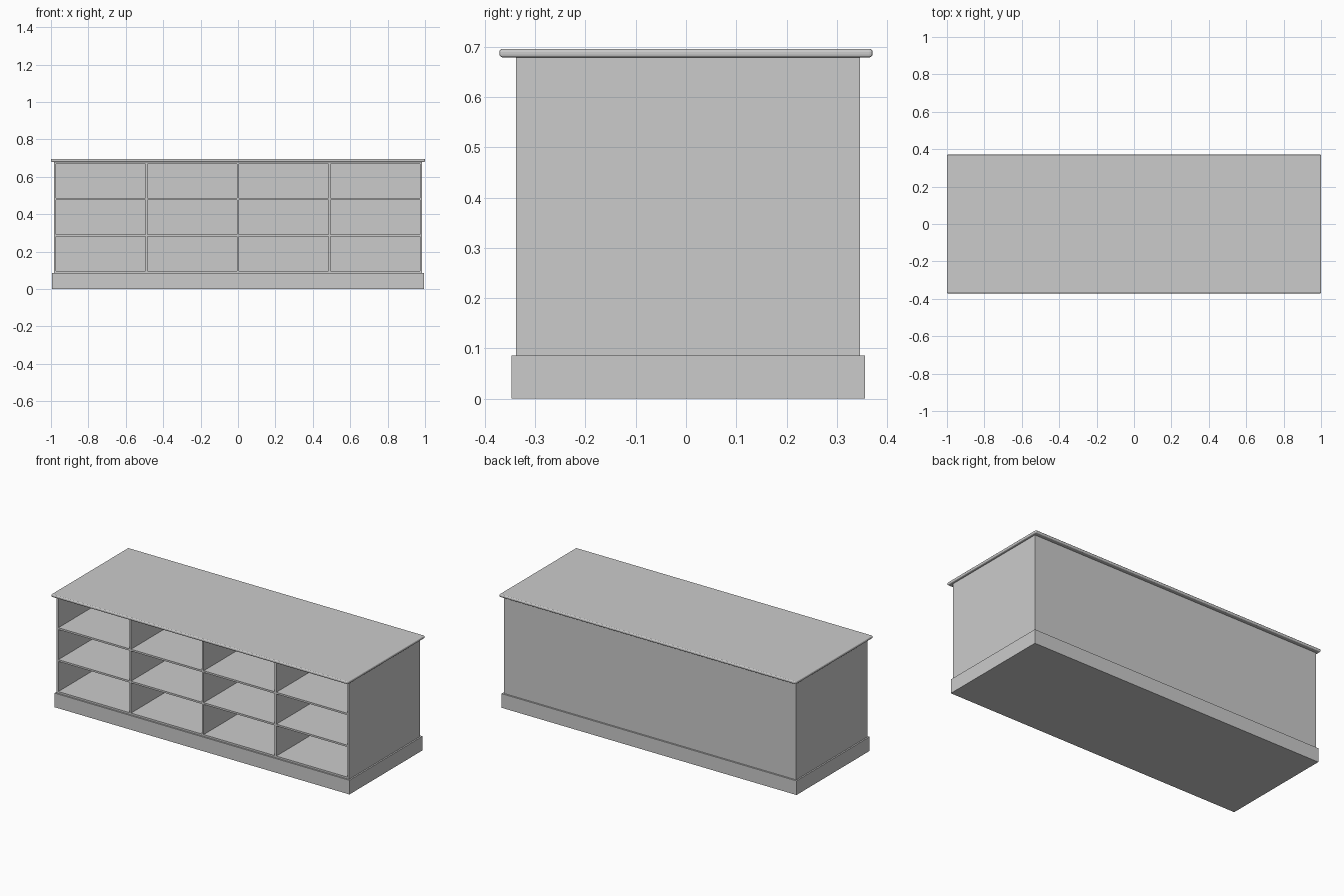
import bpy

cube = bpy.data.objects.get("Cube")
if cube:
    bpy.data.objects.remove(cube, do_unlink=True)

grey = bpy.data.materials.new("plain_grey")
grey.use_nodes = True
grey.diffuse_color = (0.6, 0.6, 0.6, 1)
grey.node_tree.nodes["Principled BSDF"].inputs["Base Color"].default_value = (0.6, 0.6, 0.6, 1)


def box(name, x0, x1, y0, y1, z0, z1):
    """Axis-aligned board between two corners."""
    bpy.ops.mesh.primitive_cube_add(size=1, location=((x0 + x1) / 2, (y0 + y1) / 2, (z0 + z1) / 2))
    ob = bpy.context.object
    ob.name = name
    ob.scale = (x1 - x0, y1 - y0, z1 - z0)
    bpy.ops.object.transform_apply(location=False, rotation=False, scale=True)
    ob.data.materials.append(grey)
    return ob


W, FRONT, BACK = 0.985, -0.338, 0.346    # carcass half width and depth
LOW, HIGH = 0.086, 0.68                  # carcass bottom and top
T = 0.011                                # board thickness
COLS, ROWS = 4, 3

# Plinth
box("plinth", -0.994, 0.994, -0.347, 0.356, 0, LOW)

# Carcass panels
box("right_side_panel", -W, -W + T, FRONT, BACK, LOW, HIGH)
box("left_side_panel", W - T, W, FRONT, BACK, LOW, HIGH)
box("back_panel", -W + T, W - T, BACK - T, BACK, LOW, HIGH)

# Upright dividers, spaced evenly
pitch_x = (2 * W - T) / COLS
dividers = [-W + i * pitch_x for i in range(1, COLS)]
for i, x in enumerate(dividers):
    box(f"divider_{i + 1}", x, x + T, FRONT, BACK - T, LOW, HIGH)

# Floor, shelves and ceiling boards, fitted between the uprights
pitch_z = (HIGH - LOW - T) / ROWS
for c in range(COLS):
    x0 = -W + c * pitch_x + T
    for r in range(ROWS + 1):
        z = LOW + r * pitch_z
        box(f"shelf_{c + 1}_{r + 1}", x0, x0 + pitch_x - T, FRONT, BACK - T, z, z + T)

# Overhanging worktop with rounded edge
top = box("worktop", -1, 1, -0.371, 0.371, 0.679, 0.696)
bevel = top.modifiers.new("rounded_edge", "BEVEL")
bevel.width = 0.006
bevel.segments = 3
